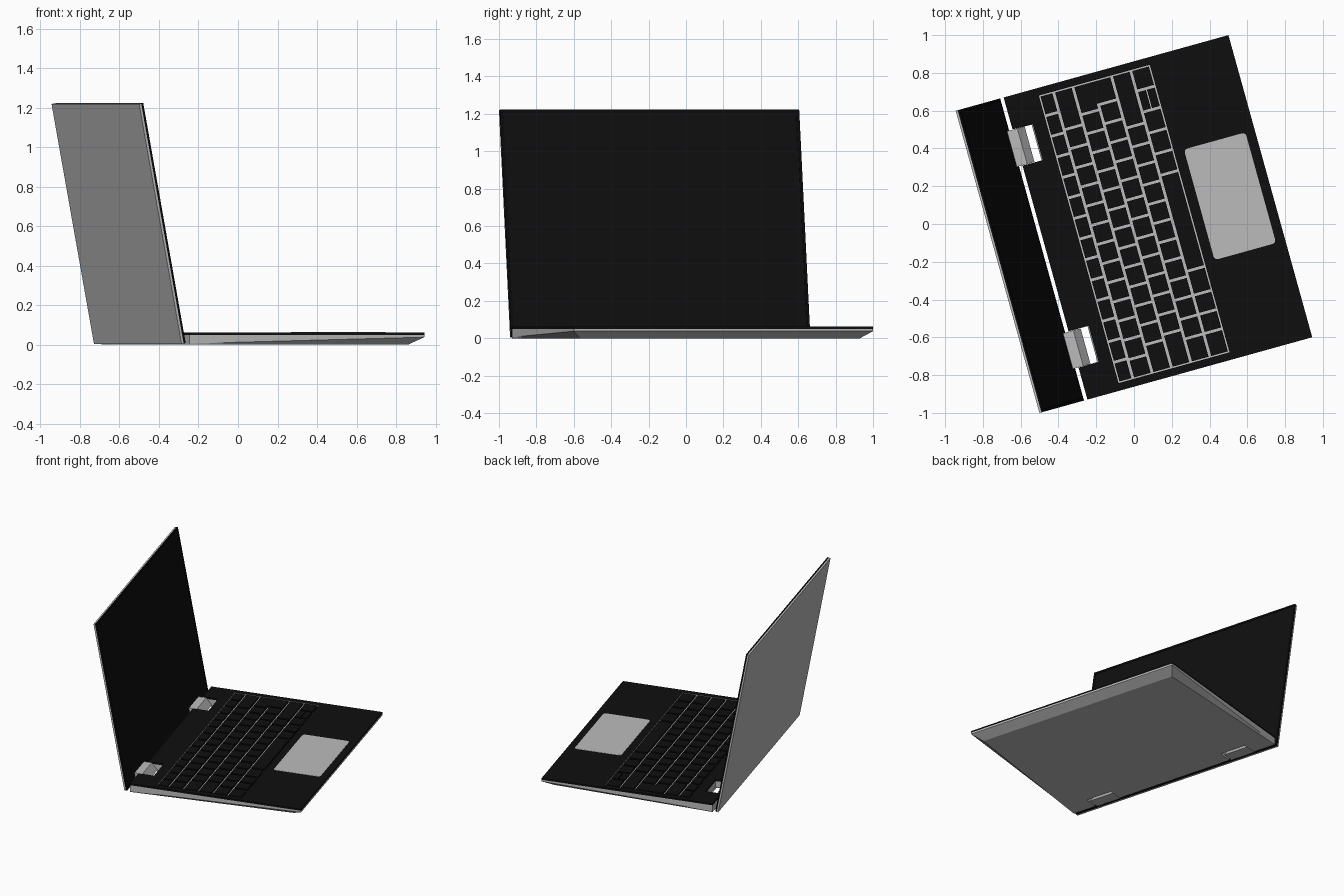
import bpy, bmesh, math

if "Cube" in bpy.data.objects:
    bpy.data.objects.remove(bpy.data.objects["Cube"])

TURN = math.radians(15.5)      # whole laptop is turned about z
TILT = math.radians(10.4)      # screen leans back
HALF = 0.83                    # half width


def material(name, r, g, b):
    m = bpy.data.materials.new(name)
    m.diffuse_color = (r, g, b, 1)
    m.use_nodes = True
    m.node_tree.nodes["Principled BSDF"].inputs["Base Color"].default_value = m.diffuse_color
    return m


GREY = material("light_grey", 0.50, 0.50, 0.50)
BLACK = material("black", 0.0045, 0.0045, 0.0045)
DARK = material("bezel_black", 0.003, 0.003, 0.003)


def finish(name, bm, *mats):
    bmesh.ops.recalc_face_normals(bm, faces=bm.faces)
    me = bpy.data.meshes.new(name)
    bm.to_mesh(me)
    bm.free()
    for m in mats:
        me.materials.append(m)
    ob = bpy.data.objects.new(name, me)
    ob.rotation_euler.z = TURN
    bpy.context.collection.objects.link(ob)
    return ob


def add_prism(bm, profile, y0, y1):
    """Extrude an (x, z) profile from y0 to y1."""
    lo = [bm.verts.new((x, y0, z)) for x, z in profile]
    hi = [bm.verts.new((x, y1, z)) for x, z in profile]
    n = len(profile)
    bm.faces.new(lo)
    bm.faces.new(hi)
    return [bm.faces.new((lo[i], lo[(i + 1) % n], hi[(i + 1) % n], hi[i])) for i in range(n)]


def add_box(bm, x0, x1, y0, y1, z0, z1):
    add_prism(bm, [(x0, z0), (x1, z0), (x1, z1), (x0, z1)], y0, y1)


def cell_slab(xs, ys, skip, levels, shape):
    """Slab made of grid cells, leaving out the skipped ones."""
    bm = bmesh.new()
    cache = {}

    def v(i, j, k):
        if (i, j, k) not in cache:
            cache[i, j, k] = bm.verts.new(shape(xs[i], ys[j], k))
        return cache[i, j, k]

    cells = {(i, j) for i in range(len(xs) - 1) for j in range(len(ys) - 1)
             if not skip((xs[i] + xs[i + 1]) / 2, (ys[j] + ys[j + 1]) / 2)}
    for i, j in cells:
        ring = [(i, j), (i + 1, j), (i + 1, j + 1), (i, j + 1)]
        for k in (0, levels - 1):
            bm.faces.new([v(*p, k) for p in ring])
        for s, (di, dj) in enumerate([(0, -1), (1, 0), (0, 1), (-1, 0)]):
            if (i + di, j + dj) not in cells:
                p, q = ring[s], ring[(s + 1) % 4]
                for k in range(levels - 1):
                    bm.faces.new((v(*p, k), v(*q, k), v(*q, k + 1), v(*p, k + 1)))
    return bm


# Shared plan of the base
BACK, NOTCH, WELL0, WELL1, FRONT = -0.486, -0.375, -0.304, 0.306, 0.749
WELL_Y = 0.79
XS = [BACK, NOTCH, WELL0, WELL1, FRONT]
YS = [-HALF, -WELL_Y, -0.655, -0.455, 0.455, 0.655, WELL_Y, HALF]


def in_notch(x, y):
    return x < NOTCH and 0.455 < abs(y) < 0.655


def in_well(x, y):
    return WELL0 < x < WELL1 and abs(y) < WELL_Y


# Base shell: side walls get lower to the front, underside tapers inward
def shell_shape(x, y, k):
    t = (x - BACK) / (FRONT - BACK)
    if k == 0:
        return (x, y, 0.05)
    if k == 1:
        return (x, y, 0.006 + 0.032 * t)
    return (x - 0.072 * t, y * (1 - 0.064 * t), 0.0)


finish("base_shell", cell_slab(XS, YS, in_notch, 3, shell_shape), GREY)

# Black deck with an open keyboard well whose walls are grey
bm = cell_slab(XS, YS, lambda x, y: in_notch(x, y) or in_well(x, y), 2,
               lambda x, y, k: (x, y, 0.062 - 0.012 * k))
bm.normal_update()
for f in bm.faces:
    c = f.calc_center_median()
    wall = abs(f.normal.z) < 0.5
    if wall and WELL0 - 0.01 < c.x < WELL1 + 0.01 and abs(c.y) < WELL_Y + 0.01:
        f.material_index = 1
finish("deck", bm, BLACK, GREY)

# Keyboard: key widths per row, left to right, in key units
ROWS = [
    [15 / 14] * 14,
    [1] * 13 + [2],
    [1.5] + [1] * 12 + [1.5],
    [1.75] + [1] * 12 + [1.25],
    [1.25] + [1] * 11 + [2.75],
    [1.25, 1, 1, 1.25, 5] + [1.1] * 5,
]
UNIT = 2 * WELL_Y / 15
GAP = 0.0075
bm = bmesh.new()
x = WELL0
for r, widths in enumerate(ROWS):
    depth = 0.08 if r == 0 else 0.106
    y = -WELL_Y
    for n, w in enumerate(widths):
        y1 = y + w * UNIT
        x0, x1 = x + GAP, x + depth - GAP
        if r == 3 and n == len(widths) - 1:
            x0 -= 2 * GAP              # tall enter key joins the row above
        if r == 5 and n == 8:          # split up/down arrows
            mid = x + depth / 2
            add_box(bm, x0, mid - 0.003, y + GAP, y1 - GAP, 0.049, 0.062)
            x0 = mid + 0.003
        add_box(bm, x0, x1, y + GAP, y1 - GAP, 0.049, 0.062)
        y = y1
    x += depth
finish("keys", bm, BLACK)

# Trackpad plate with rounded corners
bm = bmesh.new()
add_box(bm, 0.36, 0.698, -0.298, 0.31, 0.060, 0.0635)
upright = [e for e in bm.edges if abs(e.verts[0].co.z - e.verts[1].co.z) > 0.001]
bmesh.ops.bevel(bm, geom=upright, offset=0.02, segments=4, profile=0.5, affect='EDGES')
finish("trackpad", bm, GREY)


# Screen lid: grey back panel and black front panel, leaning back
def lid_point(up, back):
    return (-0.505 - up * math.sin(TILT) - back * math.cos(TILT),
            0.008 + up * math.cos(TILT) - back * math.sin(TILT))


def lid_profile(b0, b1):
    return [lid_point(0, b0), lid_point(1.235, b0), lid_point(1.235, b1), lid_point(0, b1)]


bm = bmesh.new()
add_prism(bm, lid_profile(0.011, 0.022), -HALF, HALF)
finish("lid_back", bm, GREY)

bm = bmesh.new()
front = add_prism(bm, lid_profile(0, 0.011), -HALF, HALF)[0]
bmesh.ops.recalc_face_normals(bm, faces=bm.faces)
bmesh.ops.inset_region(bm, faces=[front], thickness=0.022)
bmesh.ops.inset_region(bm, faces=[front], thickness=0.001, depth=-0.002)
front.material_index = 1
finish("lid_screen", bm, DARK, BLACK)

# Hinges sitting in the notches
for side, name in ((-1, "hinge_left"), (1, "hinge_right")):
    bm = bmesh.new()
    add_prism(bm, [(-0.528, 0.01), (-0.533, 0.06), (-0.46, 0.06), (-0.42, 0.01)],
              side * 0.457, side * 0.653)
    finish(name, bm, GREY)
